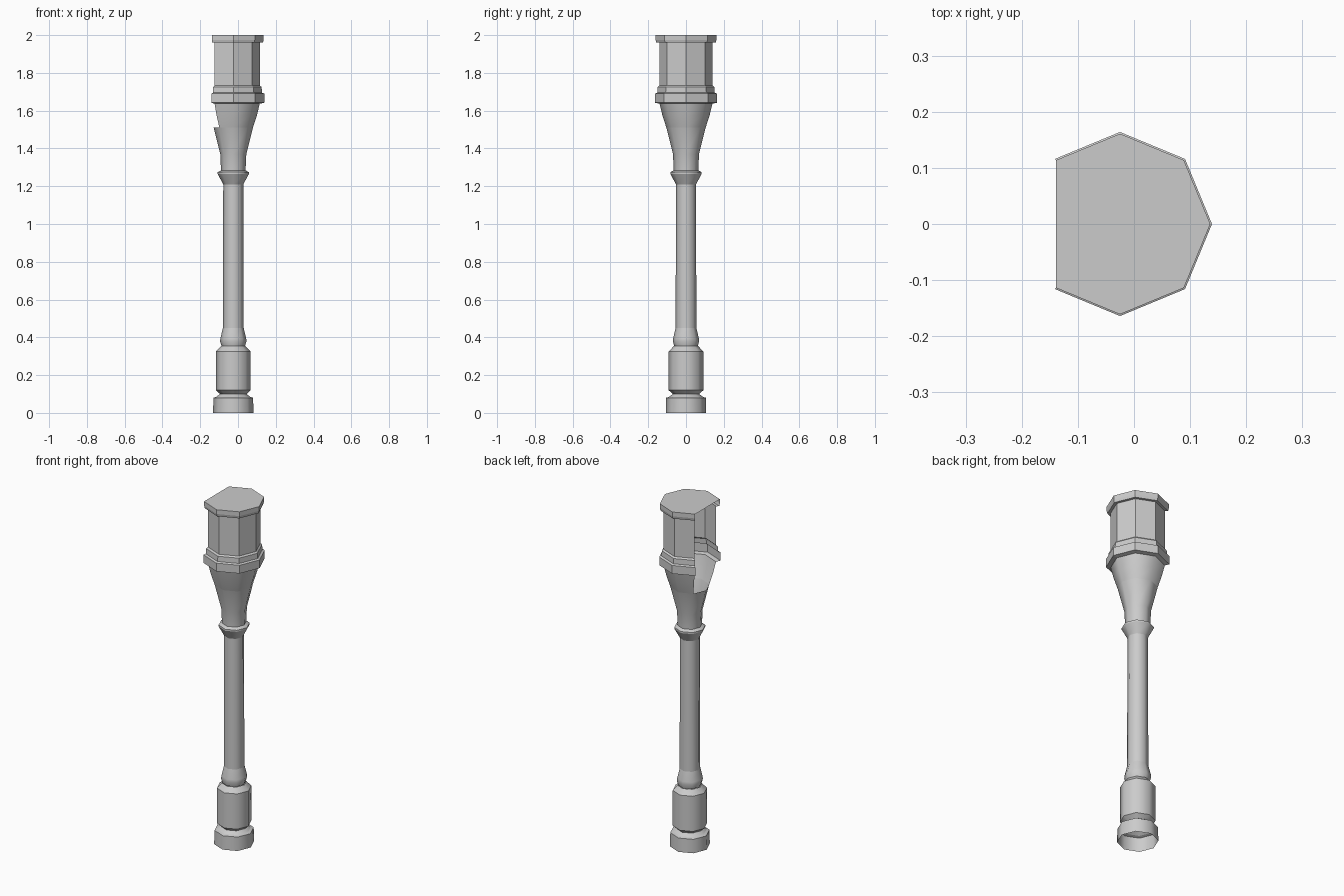
import bpy, bmesh, math

cube = bpy.data.objects.get("Cube")
if cube:
    bpy.data.objects.remove(cube)

SIDES = 8
AXIS_X = -0.025

stone = bpy.data.materials.new("pale_grey_stone")
stone.use_nodes = True
grey = (0.6, 0.6, 0.6, 1)
stone.diffuse_color = grey
stone.node_tree.nodes["Principled BSDF"].inputs["Base Color"].default_value = grey


def octagon_shell(name, profile, open_side=False, smooth=True, cap=False, soft_rings=()):
    """Sweep a (radius, z) profile round the axis; open_side leaves out the two -x walls."""
    bm = bmesh.new()
    steps = range(-3, 4) if open_side else range(SIDES)
    angles = [math.tau * s / SIDES for s in steps]
    rings = [[bm.verts.new((AXIS_X + r * math.cos(a), r * math.sin(a), z)) for a in angles]
             for r, z in profile]
    walls = len(angles) - 1 if open_side else SIDES
    for low, high in zip(rings, rings[1:]):
        for i in range(walls):
            j = (i + 1) % len(angles)
            bm.faces.new((low[i], low[j], high[j], high[i])).smooth = smooth
    # Mouldings stay crisp between rings, round around the shaft
    for level, ring in enumerate(rings):
        if level not in soft_rings:
            for i in range(walls):
                edge = bm.edges.get((ring[i], ring[(i + 1) % len(ring)]))
                edge.smooth = False
    if cap:
        bm.faces.new(rings[-1])
    mesh = bpy.data.meshes.new(name)
    bm.to_mesh(mesh)
    bm.free()
    mesh.materials.append(stone)
    obj = bpy.data.objects.new(name, mesh)
    bpy.context.collection.objects.link(obj)
    return obj


# Foot block and the drum above it
octagon_shell("foot", [(0.107, 0), (0.105, 0.08), (0.09, 0.085), (0.07, 0.1)])
octagon_shell("drum", [(0.07, 0.1), (0.092, 0.12), (0.092, 0.325), (0.065, 0.353)])

# Rounded bulb and long shaft
octagon_shell("bulb", [(0.062, 0.353), (0.07, 0.38), (0.068, 0.395), (0.055, 0.45)],
              soft_rings=(1, 2))
octagon_shell("shaft", [(0.055, 0.45), (0.053, 1.21)])

# Collar ring
octagon_shell("collar", [(0.053, 1.21), (0.083, 1.265), (0.083, 1.274), (0.065, 1.284)])

# Flared trumpet: whole below, open on one side above
octagon_shell("lower_flare", [(0.065, 1.284), (0.069, 1.37), (0.104, 1.51)], soft_rings=(1, 2))
octagon_shell("upper_flare", [(0.104, 1.51), (0.125, 1.575), (0.14, 1.637)],
              open_side=True, soft_rings=(0, 1))

# Stepped band, lantern walls and roof
octagon_shell("band", [(0.14, 1.637), (0.164, 1.642), (0.164, 1.69), (0.152, 1.695),
                       (0.15, 1.725), (0.141, 1.733)], open_side=True, smooth=False)
octagon_shell("lantern_walls", [(0.141, 1.733), (0.141, 1.96)], open_side=True, smooth=False)
octagon_shell("roof", [(0.141, 1.96), (0.157, 1.96), (0.161, 1.975), (0.161, 2.0)],
              open_side=True, smooth=False, cap=True)
